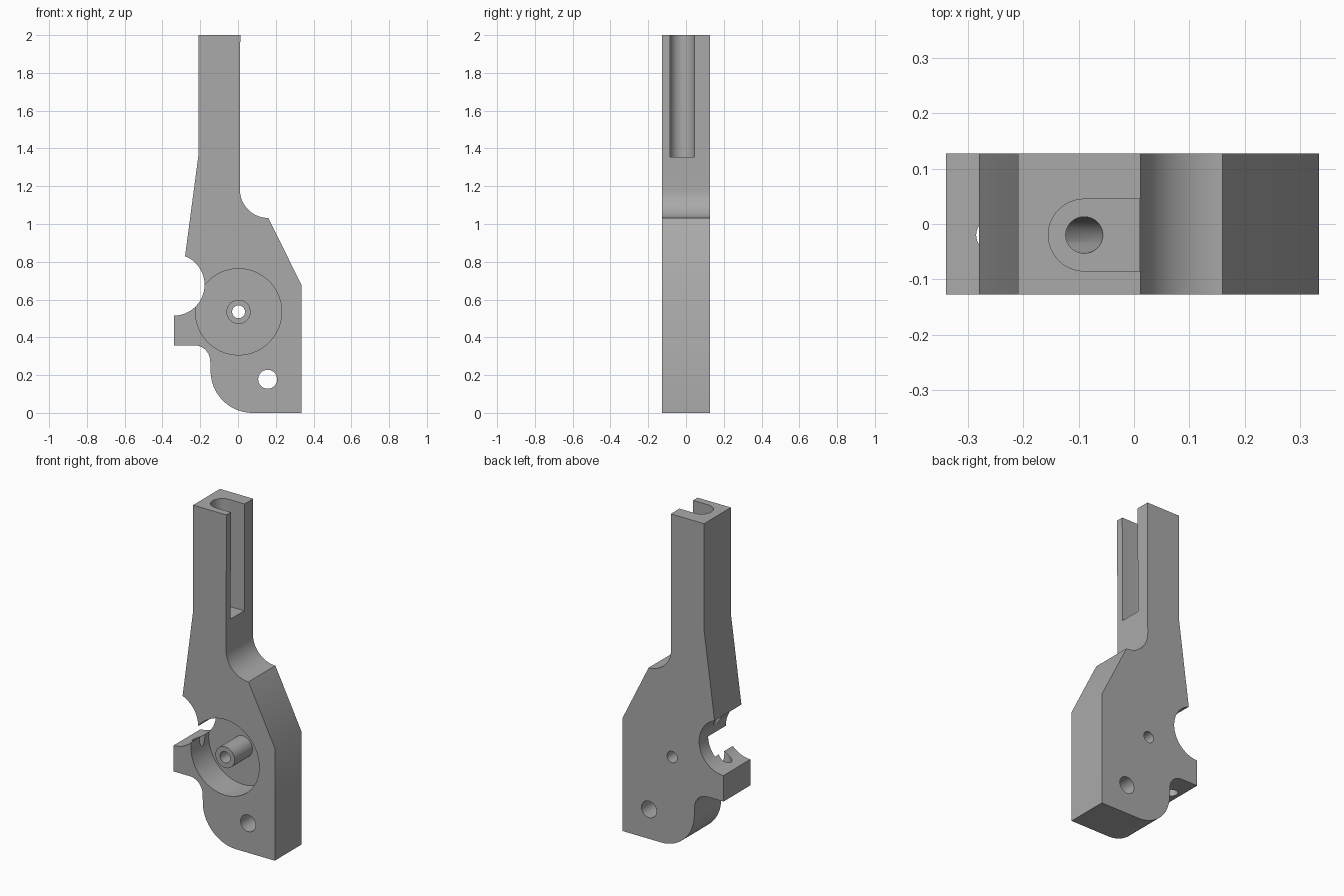
import bpy, bmesh, math
from mathutils import Vector

if "Cube" in bpy.data.objects:
    bpy.data.objects.remove(bpy.data.objects["Cube"])

HALF = 0.128          # half thickness of the plate
SLOT_Y = -0.02        # centre line of the slot and the angled bore

grey = bpy.data.materials.new("plain_grey")
grey.diffuse_color = (0.4, 0.4, 0.4, 1)
grey.use_nodes = True
grey.node_tree.nodes["Principled BSDF"].inputs["Base Color"].default_value = grey.diffuse_color


def arc(cx, cy, r, a0, a1, n=24):
    """Points along an arc, angles in degrees."""
    return [(cx + r * math.cos(math.radians(a0 + (a1 - a0) * i / n)),
             cy + r * math.sin(math.radians(a0 + (a1 - a0) * i / n)))
            for i in range(n + 1)]


def prism(name, points, direction):
    """Extrude a closed loop of 3D points along a direction."""
    bm = bmesh.new()
    face = bm.faces.new([bm.verts.new(p) for p in points])
    ext = bmesh.ops.extrude_face_region(bm, geom=[face])
    bmesh.ops.translate(bm, vec=direction,
                        verts=[g for g in ext["geom"] if isinstance(g, bmesh.types.BMVert)])
    bmesh.ops.recalc_face_normals(bm, faces=bm.faces)
    mesh = bpy.data.meshes.new(name)
    bm.to_mesh(mesh)
    bm.free()
    mesh.materials.append(grey)
    obj = bpy.data.objects.new(name, mesh)
    bpy.context.collection.objects.link(obj)
    return obj


def rod(name, start, end, r, n=64):
    """Cylinder between two points."""
    start, axis = Vector(start), Vector(end) - Vector(start)
    q = axis.to_track_quat('Z', 'Y')
    ring = [start + q @ Vector((x, y, 0)) for x, y in arc(0, 0, r, 0, 360, n)[:-1]]
    return prism(name, ring, axis)


def combine(target, tool, operation):
    """Apply a boolean and drop the tool."""
    tool.hide_render = True
    bpy.context.view_layer.objects.active = target
    mod = target.modifiers.new(operation, 'BOOLEAN')
    mod.object, mod.operation, mod.solver = tool, operation, 'EXACT'
    bpy.ops.object.modifier_apply(modifier=mod.name)
    bpy.data.objects.remove(tool)


# Plate outline: block, stem, round bite, hook and rounded heel
outline = [(0.335, 0), (0.335, 0.68)]
outline += arc(0.16, 1.182, 0.15, 270, 180)
outline += [(0.012, 2.0), (-0.21, 2.0), (-0.21, 1.36)]
outline += arc(-0.34, 0.678, 0.163, 68.5, -90, 40)
outline += [(-0.34, 0.358)]
outline += arc(-0.232, 0.273, 0.085, 90, 0)
outline += arc(0.077, 0.222, 0.222, 180, 270)
body = prism("lever_body", [(x, -HALF, z) for x, z in outline], (0, 2 * HALF, 0))

# Round pocket in the front, with a hub standing on its floor
HX, HZ = 0.003, 0.535
combine(body, rod("pocket_cutter", (HX, -0.3, HZ), (HX, 0.042, HZ), 0.228, 96), 'DIFFERENCE')
combine(body, rod("hub", (HX, -HALF, HZ), (HX, 0.08, HZ), 0.064), 'UNION')

# Hub bore and pivot hole, both right through
for x, z, r in ((HX, HZ, 0.034), (0.157, 0.178, 0.05)):
    combine(body, rod("hole_cutter", (x, -0.4, z), (x, 0.4, z), r), 'DIFFERENCE')

# Round-ended slot down the stem, open at the right and top
slot = [(0.1, SLOT_Y + 0.065)] + arc(-0.09, SLOT_Y, 0.065, 90, 270, 32) + [(0.1, SLOT_Y - 0.065)]
combine(body, prism("slot_cutter", [(x, y, 1.355) for x, y in slot], (0, 0, 1)), 'DIFFERENCE')

# Angled bore from the slot floor through the bite and the hook
bore = [(-0.09 - 0.195 * (1.355 - z), SLOT_Y, z) for z in (1.45, 0.28)]
combine(body, rod("bore_cutter", bore[0], bore[1], 0.033), 'DIFFERENCE')

# Smooth curves, sharp edges
bpy.ops.object.select_all(action='DESELECT')
body.select_set(True)
bpy.context.view_layer.objects.active = body
bpy.ops.object.shade_smooth_by_angle(angle=math.radians(30))
